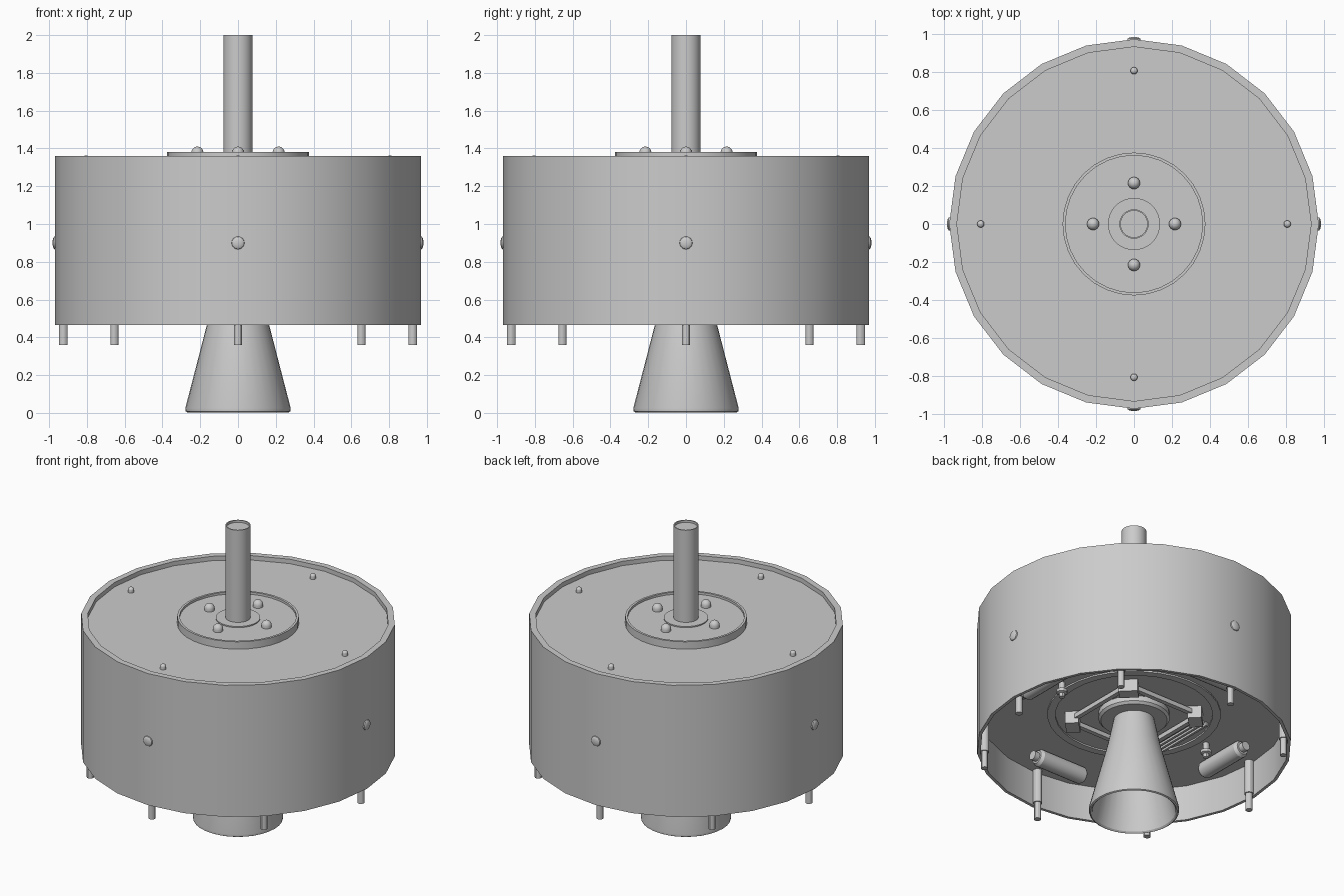
import bpy, bmesh, math
from mathutils import Vector, Matrix

if "Cube" in bpy.data.objects:
    bpy.data.objects.remove(bpy.data.objects["Cube"])

grey = bpy.data.materials.new("plain_grey")
grey.diffuse_color = (0.6, 0.6, 0.6, 1)
grey.use_nodes = True
grey.node_tree.nodes["Principled BSDF"].inputs["Base Color"].default_value = grey.diffuse_color


def finish(bm, name, angle=30):
    bmesh.ops.remove_doubles(bm, verts=bm.verts, dist=1e-5)
    bmesh.ops.recalc_face_normals(bm, faces=bm.faces)
    me = bpy.data.meshes.new(name)
    bm.to_mesh(me)
    bm.free()
    me.materials.append(grey)
    ob = bpy.data.objects.new(name, me)
    bpy.context.collection.objects.link(ob)
    bpy.ops.object.select_all(action='DESELECT')
    bpy.context.view_layer.objects.active = ob
    ob.select_set(True)
    bpy.ops.object.shade_smooth_by_angle(angle=math.radians(angle))
    return ob


def lathe(name, profile, segs=24, matrix=Matrix(), closed=False):
    """Revolve (radius, height) points about the local z axis."""
    bm = bmesh.new()
    pts = profile + [profile[0]] if closed else profile
    rings = []
    for r, z in pts:
        rings.append([bm.verts.new(matrix @ Vector((r * math.cos(2 * math.pi * i / segs),
                                                    r * math.sin(2 * math.pi * i / segs), z)))
                      for i in range(segs)] if r > 0 else [bm.verts.new(matrix @ Vector((0, 0, z)))])
    for a, b in zip(rings, rings[1:]):
        for i in range(segs):
            j = (i + 1) % segs
            loop = [a[i % len(a)], a[j % len(a)], b[j % len(b)], b[i % len(b)]]
            bm.faces.new(list(dict.fromkeys(loop)))
    return finish(bm, name)


def box(name, center, size, turn=0):
    bm = bmesh.new()
    bmesh.ops.create_cube(bm, size=1, matrix=Matrix.Translation(center)
                          @ Matrix.Rotation(turn, 4, 'Z') @ Matrix.Diagonal((*size, 1)))
    return finish(bm, name)


def along(origin, direction):
    return Matrix.Translation(origin) @ Vector(direction).to_track_quat('Z', 'Y').to_matrix().to_4x4()


def polar(r, a, z):
    return Vector((r * math.cos(a), r * math.sin(a), z))


def dome(r, h):
    return [(r, 0)] + [(r * math.cos(t * math.pi / 10), h * math.sin(t * math.pi / 10))
                       for t in range(1, 5)] + [(0, h)]


# Drum shell with its top lip, and the two decks inside it
lathe("drum_shell", [(0.97, 0.465), (0.97, 1.36), (0.93, 1.36), (0.93, 1.32),
                     (0.95, 1.32), (0.95, 0.465)], closed=True)
lathe("top_deck", [(0, 1.33), (0.95, 1.33)])
lathe("bottom_deck", [(0, 0.705), (0.955, 0.705)])

# Central disc, collar and mast
lathe("top_disc", [(0.375, 1.33), (0.375, 1.38), (0.36, 1.38), (0.36, 1.365), (0, 1.365)], 32)
lathe("mast_collar", [(0.137, 1.36), (0.137, 1.373), (0, 1.373)], 32)
lathe("mast", [(0.077, 1.36), (0.077, 2.0), (0.07, 2.0), (0.07, 1.985), (0, 1.985)], 32)

# Rounded bolts on the disc, deck and drum side
for k in range(4):
    a = k * math.pi / 2
    lathe("disc_bolt", [(0.032, -0.02)] + dome(0.032, 0.032), 16,
          Matrix.Translation(polar(0.215, a, 1.378)))
    lathe("deck_bolt", [(0.019, -0.02)] + dome(0.019, 0.015), 12,
          Matrix.Translation(polar(0.805, a, 1.348)))
    lathe("side_bolt", [(0.034, -0.02)] + dome(0.034, 0.012), 16,
          along(polar(0.97, a, 0.9), polar(1, a, 0)))

# Eight stepped pegs round the lower rim
for k in range(8):
    lathe("rim_peg", [(0, 0.36), (0.022, 0.36), (0.022, 0.475), (0.029, 0.475), (0.029, 0.71)],
          12, Matrix.Translation(polar(0.925, k * math.pi / 4, 0)))

# Bell nozzle and its mounting flange
lathe("nozzle", [(0.125, 0.66), (0.165, 0.465), (0.279, 0.025), (0.277, 0.008), (0.268, 0.003),
                 (0.258, 0.012), (0.15, 0.465), (0.11, 0.64), (0, 0.64)], 32)
lathe("nozzle_flange", [(0.22, 0.71), (0.22, 0.67), (0.205, 0.655), (0, 0.655)], 32)
lathe("deck_ring", [(0.535, 0.71), (0.535, 0.695), (0.485, 0.695), (0.485, 0.71)], 32)

# Square frame with corner blocks round the nozzle
for k in range(4):
    a = math.pi / 4 + k * math.pi / 2
    box("frame_block", polar(0.38, a, 0.665), (0.085, 0.12, 0.085), a)
    box("frame_bar", polar(0.285, k * math.pi / 2, 0.672), (0.03, 0.5, 0.03), k * math.pi / 2)
for k in range(4):
    box("side_pipe", (-0.32 - 0.03 * k, 0, 0.69), (0.015, 0.42, 0.025))

# Tangential canisters, mirrored across the diagonal
canister = [(0, -0.2), (0.045, -0.2), (0.055, -0.185), (0.055, 0.15), (0.042, 0.17),
            (0.03, 0.17), (0.03, 0.205), (0, 0.205)]
for out, way in (((0, -1), (1, 0)), ((-1, 0), (0, 1)), ((1, 0), (0, -1)), ((0, 1), (-1, 0))):
    lathe("canister", canister, 16, along((out[0] * 0.73, out[1] * 0.73, 0.655), (*way, 0)))

# Valve knobs beside two canisters
for s in (-1, 1):
    lathe("valve_knob", [(0.02, 0.71), (0.02, 0.66), (0.034, 0.655), (0.034, 0.635),
                         (0.018, 0.63), (0.018, 0.605), (0, 0.605)], 12,
          Matrix.Translation((0.58 * s, 0, 0)))
